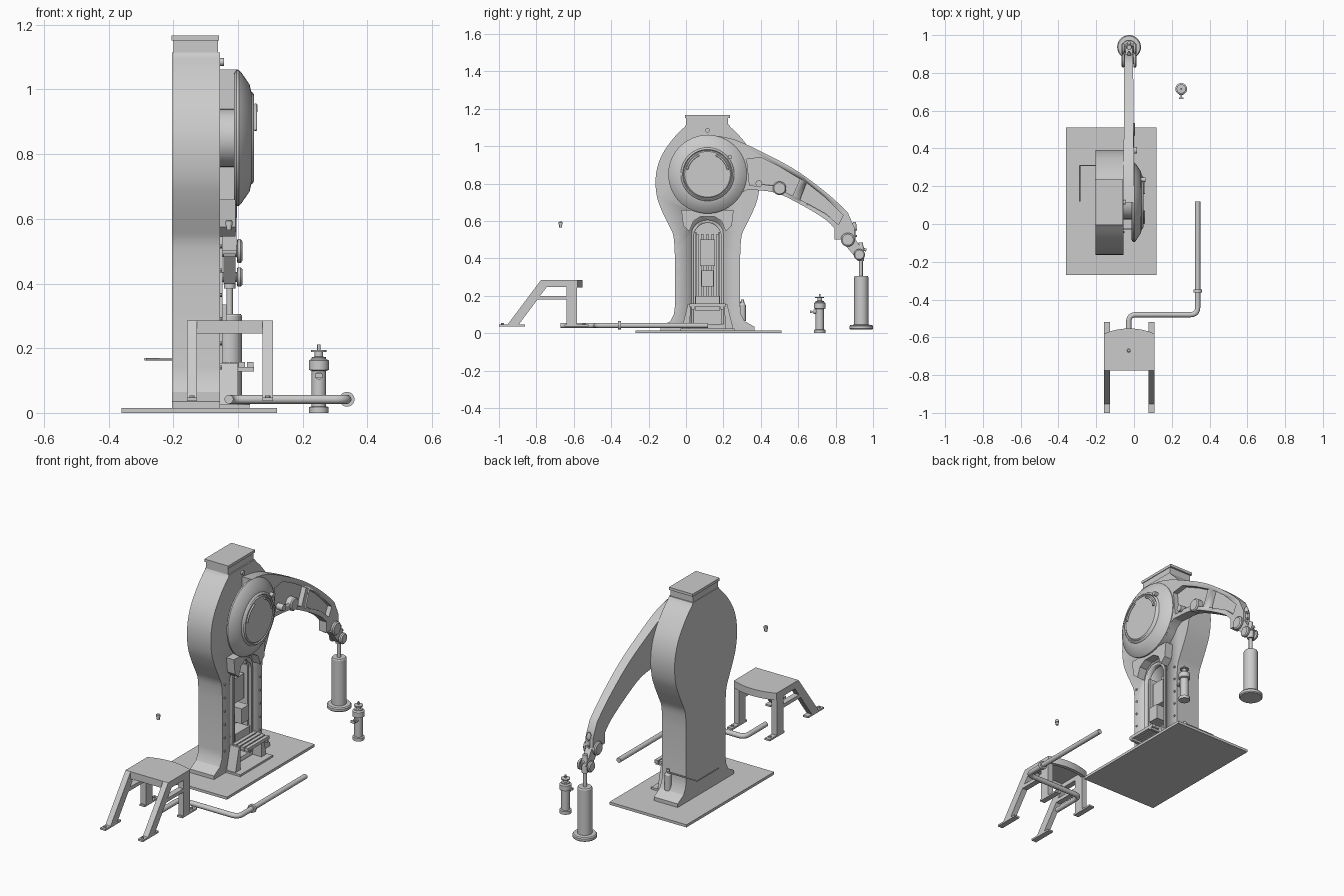
import bpy, bmesh
from math import sin, cos, pi, radians
from mathutils import Vector


def finish(name, bm, angle=32):
    bmesh.ops.remove_doubles(bm, verts=bm.verts, dist=1e-5)
    bmesh.ops.recalc_face_normals(bm, faces=bm.faces)
    me = bpy.data.meshes.new(name)
    bm.to_mesh(me)
    bm.free()
    ob = bpy.data.objects.new(name, me)
    bpy.context.collection.objects.link(ob)
    smooth(ob, angle)
    return ob


def smooth(ob, angle=32):
    bpy.ops.object.select_all(action='DESELECT')
    ob.select_set(True)
    bpy.context.view_layer.objects.active = ob
    bpy.ops.object.shade_smooth_by_angle(angle=radians(angle))


def prism(name, pts, a, b, axis='X'):
    """Extrude a YZ outline along X, or an XY outline along Z."""
    bm = bmesh.new()
    f = bm.faces.new([bm.verts.new((a, *p) if axis == 'X' else (*p, a)) for p in pts])
    g = bmesh.ops.extrude_face_region(bm, geom=[f])
    d = Vector((b - a, 0, 0)) if axis == 'X' else Vector((0, 0, b - a))
    bmesh.ops.translate(bm, vec=d, verts=[v for v in g['geom'] if isinstance(v, bmesh.types.BMVert)])
    return finish(name, bm)


def box(name, x0, x1, y0, y1, z0, z1):
    return prism(name, [(y0, z0), (y1, z0), (y1, z1), (y0, z1)], x0, x1)


def lathe(name, prof, loc, axis=(0, 0, 1), n=40):
    bm = bmesh.new()
    vs = [bm.verts.new((r, 0, h)) for r, h in prof]
    es = [bm.edges.new(p) for p in zip(vs, vs[1:])]
    bmesh.ops.spin(bm, geom=vs + es, cent=(0, 0, 0), axis=(0, 0, 1), angle=2 * pi, steps=n)
    q = Vector((0, 0, 1)).rotation_difference(Vector(axis))
    for v in bm.verts:
        v.co = q @ v.co + Vector(loc)
    return finish(name, bm)


def cyl(name, loc, axis, h, r, n=28):
    return lathe(name, [(0, 0), (r, 0), (r, h), (0, h)], loc, axis, n)


def tube(name, pts, r, fillet=0.0):
    pts = [Vector(p) for p in pts]
    path = [pts[0]]
    for p, c, q in zip(pts, pts[1:], pts[2:]):
        if fillet:
            a, b = c + (p - c).normalized() * fillet, c + (q - c).normalized() * fillet
            path += [a * (1 - t)**2 + c * 2 * t * (1 - t) + b * t * t for t in (i / 8 for i in range(9))]
        else:
            path.append(c)
    path.append(pts[-1])
    cu = bpy.data.curves.new(name, 'CURVE')
    cu.dimensions, cu.bevel_depth, cu.bevel_resolution, cu.use_fill_caps = '3D', r, 4, True
    s = cu.splines.new('POLY')
    s.points.add(len(path) - 1)
    for sp, p in zip(s.points, path):
        sp.co = (*p, 1)
    ob = bpy.data.objects.new(name, cu)
    bpy.context.collection.objects.link(ob)
    smooth_sel = bpy.context.view_layer.objects
    bpy.ops.object.select_all(action='DESELECT')
    ob.select_set(True)
    smooth_sel.active = ob
    bpy.ops.object.convert(target='MESH')
    smooth(bpy.context.object, 50)


def cut(ob, cutter):
    m = ob.modifiers.new('cut', 'BOOLEAN')
    m.operation, m.object, m.solver = 'DIFFERENCE', cutter, 'EXACT'
    smooth(ob)
    bpy.context.view_layer.objects.active = ob
    bpy.ops.object.modifier_apply(modifier='cut')
    bpy.data.objects.remove(cutter)


def spline(pts, n=4):
    """Catmull-Rom through the points."""
    p = [Vector(q) for q in [pts[0], *pts, pts[-1]]]
    out = []
    for a, b, c, d in zip(p, p[1:], p[2:], p[3:]):
        for t in (i / n for i in range(n)):
            out.append(0.5 * (2*b + (c - a)*t + (2*a - 5*b + 4*c - d)*t*t + (3*b - a - 3*c + d)*t**3))
    return [tuple(v) for v in out] + [tuple(p[-1])]


CY, CZ = 0.115, 0.85     # drum centre

# base plate and column with arched recess
box("base_plate", -0.36, 0.12, -0.27, 0.51, 0, 0.015)
half = [(0.115, 1.115)] + spline([(0.12, 1.105), (0.18, 1.045), (0.24, 0.96), (0.27, 0.88), (0.278, 0.8),
        (0.268, 0.72), (0.242, 0.65), (0.208, 0.58), (0.185, 0.53), (0.177, 0.47), (0.175, 0.42)])
half += [(0.175, 0.14), (0.18, 0.1), (0.198, 0.065), (0.25, 0.035), (0.25, 0.015)]
column = prism("column", [(CY + o, z) for o, z in half] + [(CY - o, z) for o, z in reversed(half)], -0.204, -0.055)
arch = [(0.03, 0.05), (0.2, 0.05)] + [(CY + 0.085 * cos(a), 0.53 + 0.075 * sin(a)) for a in (i * pi / 12 for i in range(13))]
cut(column, prism("recess_cutter", arch, -0.15, 0))
box("top_neck", -0.2, -0.062, 0.0, 0.225, 1.11, 1.155)
box("top_cap", -0.206, -0.058, -0.005, 0.235, 1.152, 1.167)
for i in range(6):
    for y in (-0.042, 0.272):
        cyl("column_bolt", (-0.056, y, 0.14 + i * 0.075), (1, 0, 0), 0.006, 0.006, 8)
cyl("top_bolt", (-0.056, CY, 1.085), (1, 0, 0), 0.012, 0.012, 16)

# arch frame, slide rails, slats, ram and anvil in the recess
inner = [(CY + (y - CY) * 0.86, z - 0.015 if z > 0.1 else z) for y, z in arch]
frame = prism("arch_frame", arch, -0.075, -0.048)
cut(frame, prism("frame_cutter", [(y, z if z > 0.1 else 0) for y, z in inner], -0.1, 0))
for i in range(5):
    y = 0.06 + i * 0.0275
    box("slide_slat", -0.15, -0.125, y - 0.006, y + 0.006, 0.2, 0.53)
for y in (0.047, 0.173):
    box("slide_rail", -0.145, -0.062, y, y + 0.01, 0.14, 0.54)
box("ram", -0.135, -0.07, 0.075, 0.155, 0.36, 0.5)
box("upper_die", -0.11, -0.035, 0.083, 0.147, 0.25, 0.335)
box("anvil_base", -0.15, -0.05, 0.05, 0.18, 0.12, 0.2)
prism("head_bracket", [(-0.025, 0.66), (0.255, 0.66), (0.245, 0.575), (0.212, 0.545), (0.19, 0.6), (0.15, 0.625),
      (0.08, 0.625), (0.04, 0.6), (0.018, 0.545), (-0.015, 0.575)], -0.056, -0.008)

# treadle with side gussets
for s in (-1, 1):
    prism("treadle_gusset", [(CY + s * o, z) for o, z in ((0.09, 0.155), (0.105, 0.155), (0.14, 0.015), (0.095, 0.015))],
          -0.06, 0.0)
for i in range(4):
    x = -0.05 + i * 0.026
    box("treadle_bar", x, x + 0.02, 0.02, 0.21, 0.14 , 0.158)
for y in (0.03, 0.185):
    box("treadle_support", -0.08, 0.05, y, y + 0.015, 0.128, 0.142)
box("foot_flange", -0.06, 0.035, -0.03, 0.26, 0.015, 0.026)

# oil bottle and side lever
lathe("oil_bottle", [(0, 0), (0.018, 0), (0.018, 0.085), (0.008, 0.1), (0.008, 0.115), (0, 0.115)], (-0.1, 0.302, 0.065))
tube("side_lever", [(-0.1, 0.31, 0.166), (-0.287, 0.31, 0.166), (-0.287, 0.12, 0.166)], 0.004)

# drum cover, hub and arc handles
lathe("drum_cover", [(0, -0.012), (0.2, -0.012), (0.21, -0.005), (0.21, 0.003), (0.203, 0.01), (0.165, 0.036), (0.143, 0.041),
      (0.14, 0.046), (0.133, 0.05), (0.128, 0.045), (0.122, 0.05), (0, 0.05)], (0, CY, CZ), (1, 0, 0), 64)
cyl("drum_hub", (-0.06, CY, CZ), (1, 0, 0), 0.05, 0.09)
for s in (-1, 1):
    arc = [(0.054, CY + s * 0.112 * cos(a), CZ + 0.112 * sin(a)) for a in (radians(12 + 6 * i) for i in range(10))]
    tube("cover_handle", arc, 0.005)
cyl("cover_knob", (0.0, 0.235, 0.942), (1, 0, 0), 0.06, 0.012, 16)

# swing arm with two pockets
top = spline([(0.115, 1.062), (0.26, 1.035), (0.445, 0.95), (0.61, 0.857), (0.77, 0.735), (0.865, 0.645)])
bottom = spline([(0.795, 0.56), (0.74, 0.612), (0.61, 0.69), (0.475, 0.752), (0.33, 0.768)])
web = [(CY + 0.205 * cos(a), CZ + 0.205 * sin(a)) for a in (radians(-30 - 10 * i) for i in range(7))]
arm = prism("swing_arm", top + [(0.9, 0.567), (0.9, 0.5), (0.795, 0.5)] + bottom + web, -0.056, 0.0)
pockets = [[(0.325, 0.93), (0.4, 0.94), (0.5, 0.89), (0.61, 0.825), (0.57, 0.735), (0.475, 0.78), (0.34, 0.79)],
           [(0.645, 0.805), (0.74, 0.73), (0.84, 0.63), (0.815, 0.58), (0.75, 0.637), (0.61, 0.715)]]
for p in pockets:
    cut(arm, prism("pocket_cutter", p, -0.03, 0.05))
for v in arm.data.vertices:          # taper toward the tip
    k = max(0, v.co.y - 0.2)
    v.co.x = -0.028 + (v.co.x + 0.028) * (1 - 0.25 * k)
lathe("arm_lock_disc", [(0, 0), (0.036, 0), (0.036, 0.03), (0.03, 0.036), (0, 0.036)], (-0.03, 0.5, 0.775), (1, 0, 0))
cyl("arm_lock_rod", (-0.01, 0.38, 0.79), (0, 1, -0.12), 0.12, 0.009, 12)
cyl("arm_lock_knob", (-0.025, 0.39, 0.8), (1, 0, 0), 0.04, 0.018, 16)

# arm tip joints
prism("tip_link", [(0.84, 0.485), (0.89, 0.525), (0.955, 0.43), (0.91, 0.4)], -0.045, -0.008)
for y, z, r in ((0.865, 0.5, 0.037), (0.927, 0.42, 0.03)):
    lathe("tip_pivot", [(0, 0), (r * .8, 0), (r, 0.006), (r, 0.014), (r * .5, 0.016), (r * .5, 0.062), (r, 0.064),
          (r, 0.074), (r * .8, 0.08), (0, 0.08)], (-0.066, y, z), (1, 0, 0))
lathe("tip_clevis", [(0, 0), (0.018, 0), (0.018, 0.07), (0.012, 0.085), (0.012, 0.1), (0, 0.1)], (-0.026, 0.935, 0.385))
lathe("tip_knob", [(0, 0), (0.006, 0), (0.006, 0.055), (0.012, 0.055), (0.012, 0.075), (0.006, 0.09), (0, 0.09)],
      (-0.026, 0.9, 0.505), n=16)
for z in (0.52, 0.555):
    cyl("tip_bolt", (-0.026, 0.895, z), (0, 1, 0), 0.02, 0.006, 8)
cyl("tip_cross_pin", (-0.026, 0.9, 0.455), (0, 1, -0.15), 0.065, 0.008, 12)

# hanging hammer cylinder
cyl("hammer_rod", (-0.026, 0.935, 0.29), (0, 0, 1), 0.1, 0.01)
lathe("hammer_body", [(0, 0), (0.058, 0), (0.063, 0.005), (0.063, 0.018), (0.058, 0.024), (0.038, 0.026), (0.038, 0.28),
      (0.034, 0.286), (0, 0.286)], (-0.026, 0.937, 0.02))

# free standing valve bottle
lathe("valve_bottle", [(0, 0), (0.03, 0), (0.03, 0.018), (0.022, 0.02), (0.022, 0.13), (0.031, 0.133), (0.031, 0.162),
      (0.022, 0.167), (0.022, 0.172), (0.013, 0.174), (0.013, 0.188), (0.024, 0.189), (0.024, 0.194), (0.005, 0.195),
      (0.005, 0.211), (0, 0.211)], (0.25, 0.715, 0))
cyl("valve_stem", (0.25, 0.665, 0.115), (0, 1, 0), 0.04, 0.005, 12)
cyl("valve_port", (0.25, 0.683, 0.115), (0, 1, 0), 0.02, 0.012, 16)
box("valve_tee", 0.238, 0.262, 0.663, 0.67, 0.108, 0.122)

# stool
SX = -0.025
edge = [(SX + 0.133 * t, -0.553 - 0.027 * t * t) for t in (i / 6 for i in range(-6, 7))]
prism("stool_seat", edge + [(SX + 0.133, -0.775), (SX - 0.133, -0.775)], 0.272, 0.285, 'Z')
prism("stool_front_apron", edge + [(x, y - 0.02) for x, y in reversed(edge)], 0.245, 0.275, 'Z')
box("stool_back_apron", SX - 0.133, SX + 0.133, -0.775, -0.745, 0.245, 0.275)
for s in (-1, 1):
    a, b = SX + s * 0.101, SX + s * 0.133
    prism("stool_back_leg", [(-0.775, 0.285), (-0.735, 0.26), (-0.895, 0.045), (-0.955, 0.045)], a, b)
    box("stool_front_leg", a, b, -0.64, -0.582, 0.045, 0.275)
    box("stool_side_apron", a, b, -0.76, -0.6, 0.247, 0.275)
    box("stool_side_bar", a, b, -0.815, -0.63, 0.18, 0.2)
    for y0, y1, yb in ((-1.0, -0.86, -0.98), (-0.65, -0.52, -0.545)):
        box("stool_foot_pad", a, b, y0, y1, 0.037, 0.047)
        cyl("stool_foot_bolt", ((a + b) / 2, yb, 0.045), (0, 0, 1), 0.009, 0.008, 8)

# floor pipe with flange
tube("floor_pipe", [(-0.028, -0.67, 0.042), (-0.028, -0.48, 0.042), (0.337, -0.48, 0.042), (0.337, 0.118, 0.042)], 0.014, 0.04)
cyl("pipe_flange", (0.337, -0.363, 0.042), (0, 1, 0), 0.015, 0.023)

# loose bolt
lathe("loose_bolt", [(0, 0), (0.008, 0), (0.008, 0.015), (0.011, 0.015), (0.011, 0.028), (0.006, 0.032), (0, 0.032)],
      (-0.028, -0.67, 0.565), n=12)
